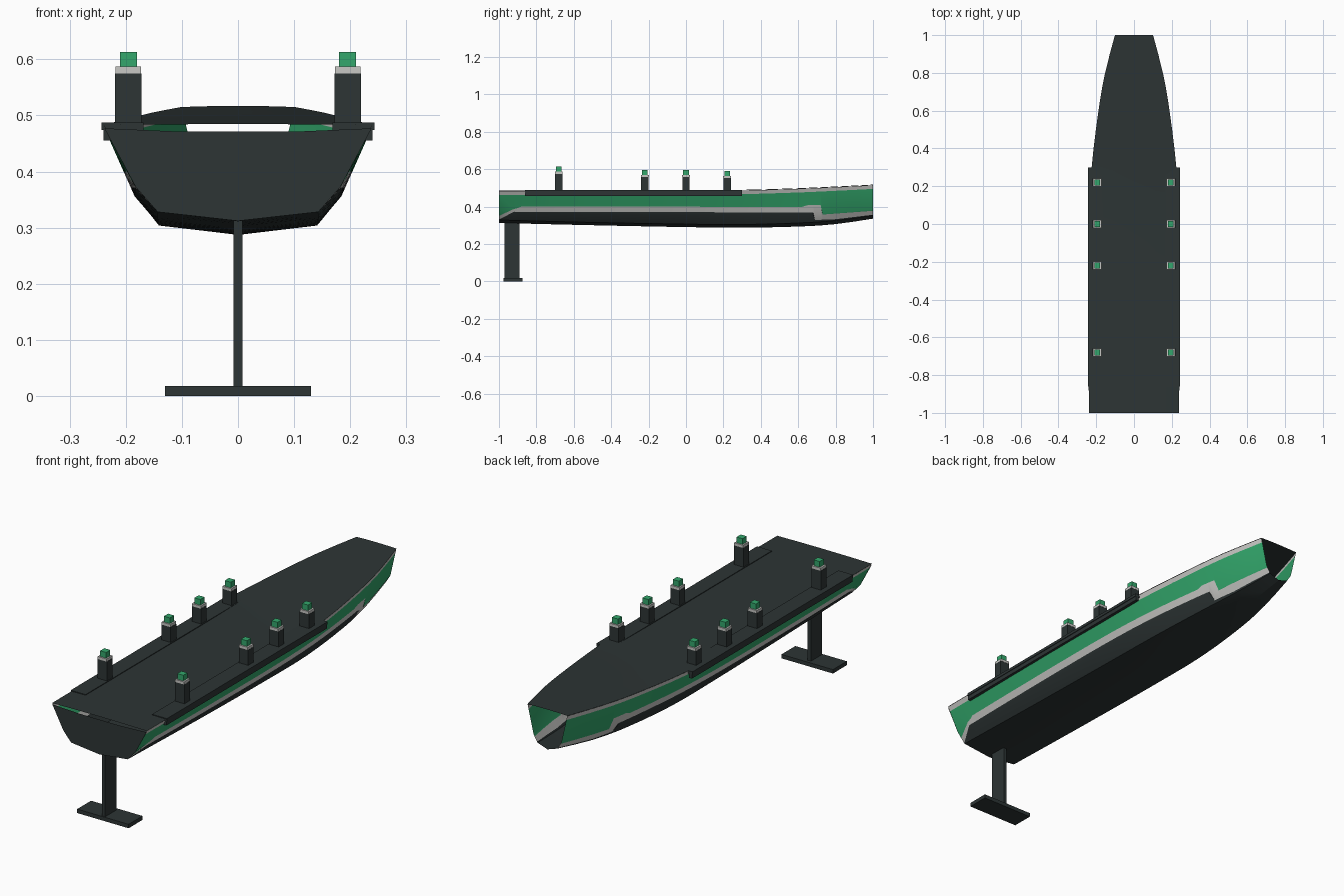
import bpy, bmesh, math
from mathutils import Vector

if "Cube" in bpy.data.objects:
    bpy.data.objects.remove(bpy.data.objects["Cube"])


def material(name, rgb):
    m = bpy.data.materials.new(name)
    m.diffuse_color = (*rgb, 1)
    m.use_nodes = True
    m.node_tree.nodes["Principled BSDF"].inputs["Base Color"].default_value = m.diffuse_color
    return m


DARK = material("charcoal", (0.026, 0.035, 0.035))
GREY = material("light_grey", (0.58, 0.58, 0.56))
GREEN = material("green", (0.033, 0.39, 0.150))

# Hull lines at a few stations along y
YS = [-1, -0.5, 0, 0.3, 0.6, 0.8, 1]
BEAM = [.238, .240, .238, .223, .187, .152, .100]
SHEER = [.482, .482, .482, .486, .495, .504, .514]
KEEL = [.312, .300, .290, .287, .293, .306, .335]
CHINE_X = [.143, .143, .142, .138, .115, .087, .050]
CHINE_Z = [.328, .315, .306, .304, .312, .325, .352]
KNUCK_X = [.182, .184, .183, .172, .142, .112, .070]
KNUCK_Z = [.372, .360, .355, .355, .357, .365, .385]

# Painted stripe: lower and upper edge along y
STRIPE_LO = [(-1, .330), (-.92, .372), (.68, .368), (.69, .328), (.8, .332), (1, .356)]
STRIPE_HI = [(-1, .350), (-.88, .400), (.62, .398), (.65, .407), (.72, .407), (.73, .357), (1, .377)]


def smooth(vals, y):
    """Cubic interpolation through the stations."""
    n = len(YS)
    i = max(k for k in range(n - 1) if YS[k] <= y)

    def slope(k):
        a, b = max(k - 1, 0), min(k + 1, n - 1)
        return (vals[b] - vals[a]) / (YS[b] - YS[a])
    h = YS[i + 1] - YS[i]
    t = (y - YS[i]) / h
    return ((2*t**3 - 3*t*t + 1) * vals[i] + (t**3 - 2*t*t + t) * h * slope(i)
            + (3*t*t - 2*t**3) * vals[i + 1] + (t**3 - t*t) * h * slope(i + 1))


def linear(pts, v):
    for (a, fa), (b, fb) in zip(pts, pts[1:]):
        if v <= b:
            return fa + (fb - fa) * max(0, v - a) / max(b - a, 1e-9)
    return pts[-1][1]


def half_section(y):
    """Points from keel to sheer, with rows lying on the stripe edges."""
    top, keel = smooth(SHEER, y), smooth(KEEL, y)
    cz, kz = smooth(CHINE_Z, y), smooth(KNUCK_Z, y)
    prof = [(keel, 0), (cz, smooth(CHINE_X, y)), (kz, smooth(KNUCK_X, y)), (top, smooth(BEAM, y))]
    lo = max(linear(STRIPE_LO, y), cz + 0.001)
    hi = max(linear(STRIPE_HI, y), lo + 0.015)
    zs = [keel, min(cz, lo), min(kz, lo), lo, min(max(kz, lo), hi), hi, max(kz, hi), top - 0.02, top]
    return [(linear(prof, z), z) for z in zs]


def finish(name, bm, mats, angle=None):
    me = bpy.data.meshes.new(name)
    bm.to_mesh(me)
    bm.free()
    ob = bpy.data.objects.new(name, me)
    bpy.context.collection.objects.link(ob)
    for m in mats:
        me.materials.append(m)
    if angle:
        bpy.ops.object.select_all(action='DESELECT')
        ob.select_set(True)
        bpy.context.view_layer.objects.active = ob
        bpy.ops.object.shade_smooth_by_angle(angle=math.radians(angle))
    return ob


def loft(name, rings, mats, rule=lambda j: 0, flip=False, angle=25):
    bm = bmesh.new()
    rows = [[bm.verts.new(p) for p in r] for r in rings]
    for a, b in zip(rows, rows[1:]):
        for j in range(len(a) - 1):
            q = [a[j], a[j + 1], b[j + 1], b[j]]
            f = bm.faces.new(q[::-1] if flip else q)
            f.material_index = rule(j)
    bmesh.ops.remove_doubles(bm, verts=bm.verts, dist=1e-5)
    return finish(name, bm, mats, angle)


def box(name, x0, x1, y0, y1, z0, z1, mat):
    bm = bmesh.new()
    bmesh.ops.create_cube(bm, size=1)
    for v in bm.verts:
        v.co = Vector(((x0 + x1) / 2 + v.co.x * (x1 - x0),
                       (y0 + y1) / 2 + v.co.y * (y1 - y0),
                       (z0 + z1) / 2 + v.co.z * (z1 - z0)))
    return finish(name, bm, [mat])


stations = sorted({round(-1 + 0.1 * i, 3) for i in range(21)}
                  | {p[0] for p in STRIPE_LO + STRIPE_HI} | {.95})

# Hull shell, open at the bow
rings = []
for y in stations:
    h = half_section(y)
    rings.append([(-x, y, z) for x, z in h[:0:-1]] + [(x, y, z) for x, z in h])


def hull_colour(j):
    row = j - 8 if j >= 8 else 7 - j      # strips counted up from the keel
    return 0 if row < 3 else 1 if row < 5 else 2 if row < 7 else 1


loft("hull", rings, [DARK, GREY, GREEN], hull_colour, flip=True)

# Deck with a slight camber
deck = []
for y in stations:
    b, s = smooth(BEAM, y) + 0.001, smooth(SHEER, y) + 0.001
    deck.append([(b * t, y, s + 0.002 * (1 - t * t)) for t in (-1, -.5, 0, .5, 1)])
loft("deck", deck, [DARK])

# Transom, stopping just short of the deck
bm = bmesh.new()
side = [(x, min(z, 0.477)) for x, z in half_section(-1) if z < 0.46 or z > 0.47]
outline = [(-x, z) for x, z in side[:0:-1]] + side + [(0.1, 0.471), (-0.1, 0.471)]
bm.faces.new([bm.verts.new((x, -1, z)) for x, z in outline])
bmesh.ops.remove_doubles(bm, verts=bm.verts, dist=1e-5)
finish("transom", bm, [DARK])

# Side rails and mast posts, mirrored
POSTS = [(-.68, .575), (-.22, .557), (0, .557), (.22, .552)]
for s, label in ((-1, "left"), (1, "right")):
    def sided(name, xa, xb, *rest):
        return box(f"{label}_{name}", min(s * xa, s * xb), max(s * xa, s * xb), *rest)
    sided("rail_plate", .168, .243, -.86, .30, .474, .487, DARK)
    sided("rail_lip", .226, .240, -.86, .30, .455, .476, DARK)
    for i, (y, z) in enumerate(POSTS, 1):
        sided(f"post_{i}", .172, .219, y - .02, y + .02, .478, z, DARK)
        sided(f"post_collar_{i}", .173, .218, y - .021, y + .021, z, z + .012, GREY)
        sided(f"post_cap_{i}", .180, .210, y - .015, y + .015, z + .012, z + .038, GREEN)

# Fin and foot under the stern
box("fin", -.008, .008, -.97, -.89, .01, .32, DARK)
box("fin_foot", -.13, .13, -.975, -.875, 0, .018, DARK)
